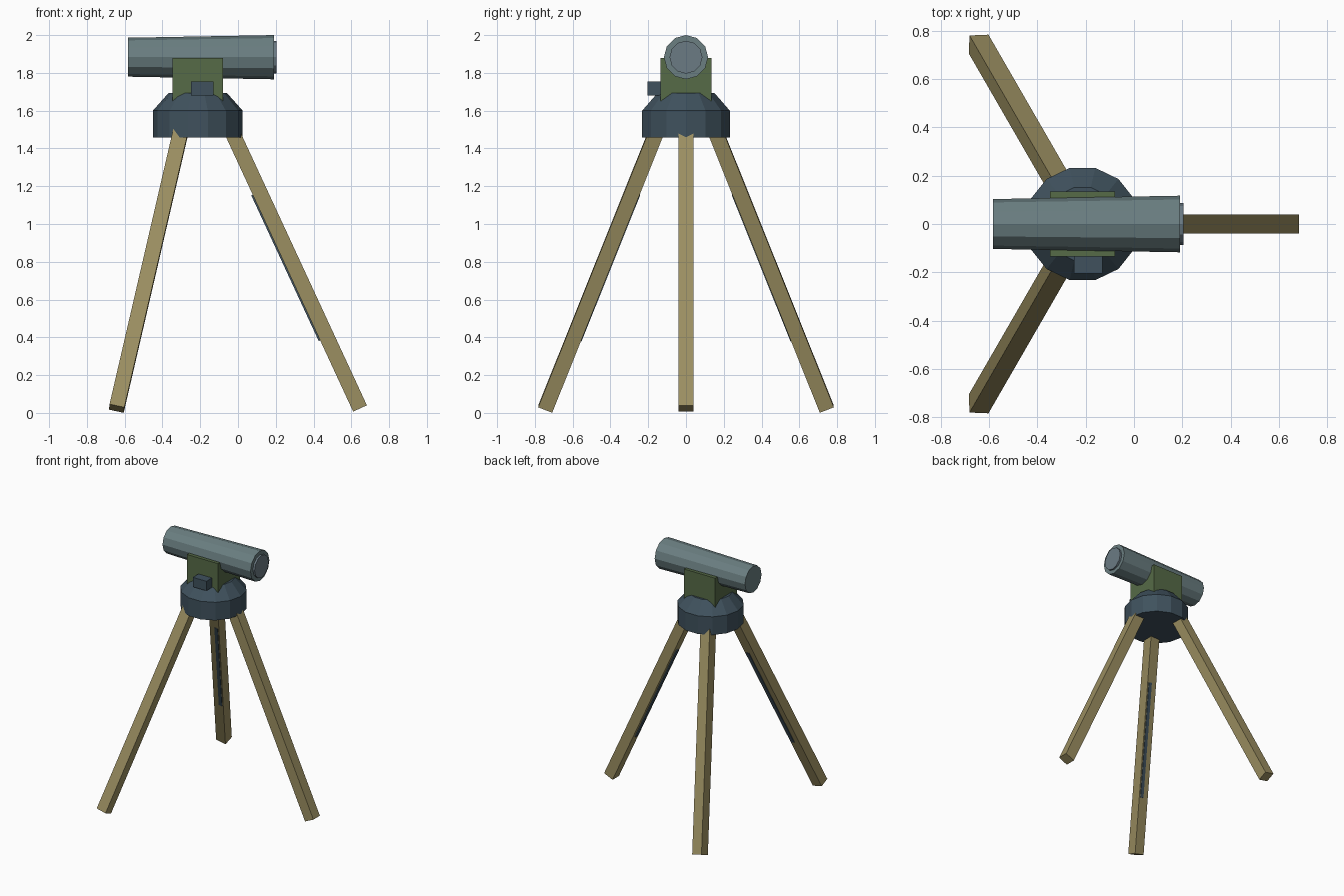
import bpy, bmesh, math
from mathutils import Vector, Matrix

if "Cube" in bpy.data.objects:
    bpy.data.objects.remove(bpy.data.objects["Cube"])

CX = -0.213          # x of the tripod's vertical axis


def material(name, rgb):
    m = bpy.data.materials.new(name)
    m.diffuse_color = (*rgb, 1)
    m.use_nodes = True
    m.node_tree.nodes["Principled BSDF"].inputs["Base Color"].default_value = m.diffuse_color
    return m


WOOD = material("tan wood", (0.33, 0.275, 0.12))
STEEL = material("dark blue grey", (0.05, 0.083, 0.11))
GREEN = material("olive green", (0.093, 0.145, 0.063))
TUBE = material("grey green", (0.145, 0.21, 0.22))
GLASS = material("grey blue glass", (0.147, 0.196, 0.23))


def finish(name, bm, mat, matrix):
    bm.transform(matrix)
    bmesh.ops.recalc_face_normals(bm, faces=bm.faces)
    mesh = bpy.data.meshes.new(name)
    bm.to_mesh(mesh)
    bm.free()
    mesh.materials.append(mat)
    ob = bpy.data.objects.new(name, mesh)
    bpy.context.collection.objects.link(ob)
    return ob


def box(name, size, centre, mat, rot=Matrix()):
    bm = bmesh.new()
    bmesh.ops.create_cube(bm, size=1)
    return finish(name, bm, mat, Matrix.Translation(centre) @ rot @ Matrix.Diagonal((*size, 1)))


def turned(name, profile, sides, mat, matrix):
    """Closed solid turned around local z from (radius, height) points."""
    bm = bmesh.new()
    rings = []
    for r, z in profile:
        angles = [math.tau * i / sides for i in range(sides)]
        rings.append([bm.verts.new((r * math.cos(a), r * math.sin(a), z)) for a in angles])
    for lo, hi in zip(rings, rings[1:]):
        for i in range(sides):
            j = (i + 1) % sides
            bm.faces.new((lo[i], lo[j], hi[j], hi[i]))
    bm.faces.new(rings[0][::-1])
    bm.faces.new(rings[-1])
    return finish(name, bm, mat, matrix)


# Tripod head: 14-sided drum with a sloped shoulder
turned("tripod_head", [(0.238, 1.458), (0.238, 1.60), (0.155, 1.693)], 14, STEEL,
       Matrix.Translation((CX, 0, 0)))

# Cradle block and side adjustment knob
box("cradle", (0.268, 0.27, 0.26), (CX, 0, 1.75), GREEN)
box("side_knob", (0.118, 0.09, 0.075), (-0.19, -0.16, 1.717), STEEL)

# Scope tube, widening to the front lens, pointing along +x
along_x = Matrix.Translation((0, 0, 1.883)) @ Matrix.Rotation(math.pi / 2, 4, 'Y')
turned("scope_tube", [(0.103, -0.583), (0.117, 0.19)], 12, TUBE, along_x)
turned("scope_lens", [(0.087, 0.17), (0.087, 0.205)], 12, GLASS, along_x)

# Three splayed legs, each with a thin metal strip on its inner side
for i, side in enumerate(("right", "back_left", "front_left")):
    a = math.tau * i / 3
    out = Vector((math.cos(a), math.sin(a), 0))
    hub = Vector((CX, 0, 0))
    foot = hub + out * 0.859 + Vector((0, 0, 0.0235))
    top = hub + out * 0.166 + Vector((0, 0, 1.52))
    axis = top - foot
    rot = Vector((0, 0, 1)).rotation_difference(axis).to_matrix().to_4x4()
    mid = (foot + top) / 2
    box(side + "_leg", (0.08, 0.08, axis.length), mid, WOOD, rot)
    box(side + "_leg_strip", (0.028, 0.028, 0.85), mid - out * 0.038, STEEL, rot)
